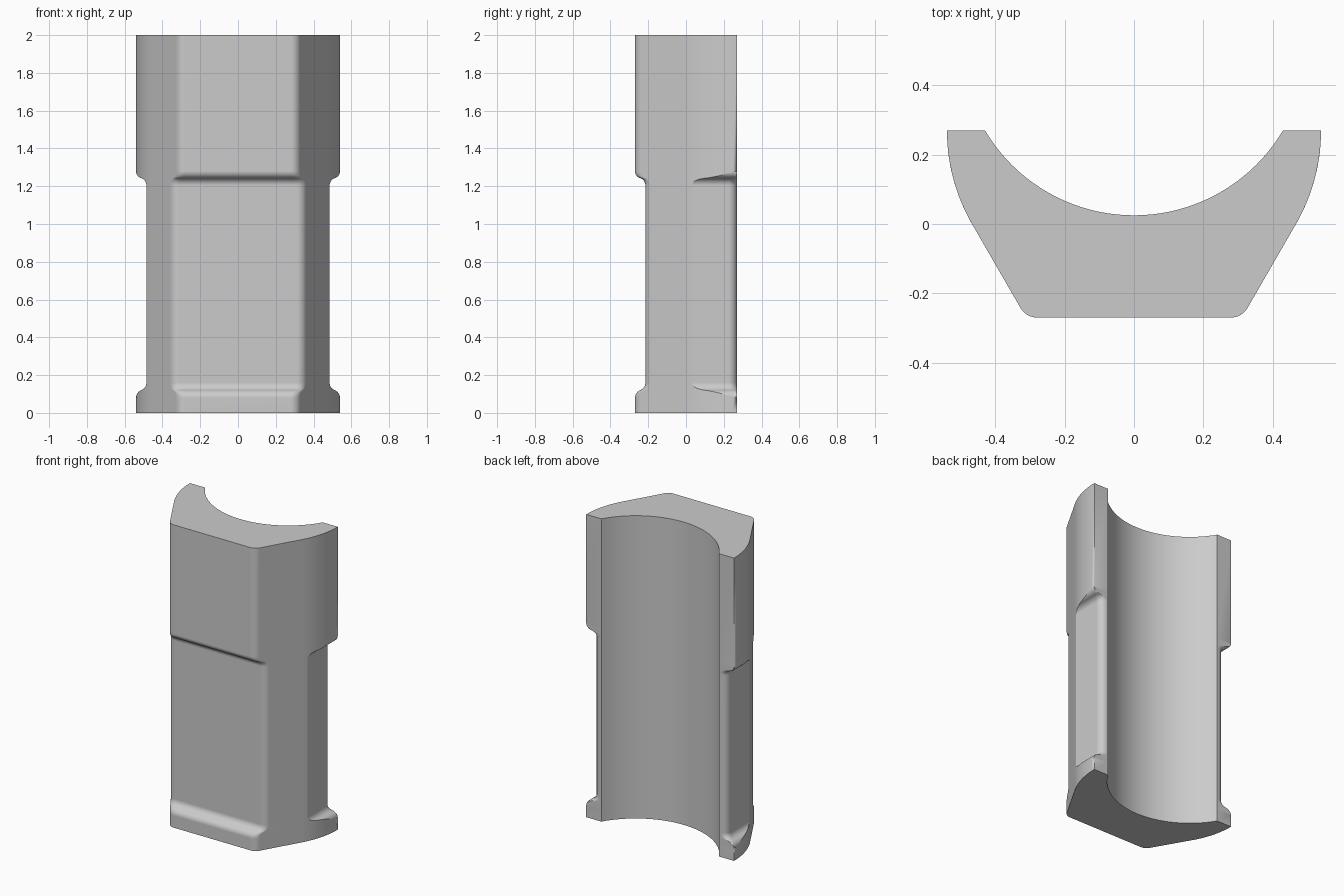
import bpy, bmesh
from math import sin, cos, acos, radians, sqrt, atan

if "Cube" in bpy.data.objects:
    bpy.data.objects.remove(bpy.data.objects["Cube"], do_unlink=True)

HEIGHT = 2.0
BACK = 0.27          # y of the split plane, also the centre of the outer form
OUTER = 0.54         # outer radius and hexagon apothem
BORE = 0.5           # radius of the hollow
BORE_Y = 0.525       # centre of the hollow
DEPTH = 0.055        # depth of the recessed waist
CORNER = 0.055       # rounding of the front corners
BACK_ROUND = 0.045   # rounding of the recessed back edges


def arc(cx, cy, r, a0, a1, n):
    """Points on an arc, angles in degrees."""
    step = (a1 - a0) / n
    return [(cx + r * cos(radians(a0 + step * i)),
             cy + r * sin(radians(a0 + step * i))) for i in range(n + 1)]


def section(d):
    """Cross-section with the front and sides sunk in by d."""
    # rounded front corner between the flat front and the slanted flank
    front = d - BACK
    corner_x = OUTER * 2 / sqrt(3) - (BACK - front) / sqrt(3)
    centre_x = corner_x - CORNER / sqrt(3)
    half = arc(centre_x, front + CORNER, CORNER, -90, -30, 6)
    # round side, cut off by the flat side of the waist
    cut = -acos((OUTER - d) / OUTER) * 180 / 3.141592653589793
    half += arc(0, BACK, OUTER, -30, cut, 12)
    # rounded back edge, growing with the depth of the waist
    r = BACK_ROUND * d / DEPTH
    half += arc(OUTER - d - r, BACK - r, r, 0, 90, 6)
    # hollow, from the right rim to the left rim
    rim = acos((BORE_Y - BACK) / BORE) * 180 / 3.141592653589793
    hollow = arc(0, BORE_Y, BORE, -90 + rim, -90 - rim, 40)
    return half + hollow + [(-x, y) for x, y in reversed(half)]


def step_profile(z0, z1):
    """Depth along an S-shaped step, starting unsunk at z0."""
    span, sign = abs(z1 - z0), (1 if z1 > z0 else -1)
    theta = 2 * atan(DEPTH / span)
    r = span / (2 * sin(theta))
    n = 10
    convex = [(r * sin(theta * i / n), r * (1 - cos(theta * i / n)))
              for i in range(n + 1)]
    concave = [(span - z, DEPTH - d) for z, d in reversed(convex[:-1])]
    return [(z0 + sign * z, d) for z, d in convex + concave]


# Levels: foot, lower step, waist, upper step, head
levels = [(0, 0)] + step_profile(0.08, 0.16)
levels += list(reversed(step_profile(1.28, 1.205))) + [(HEIGHT, 0)]

bm = bmesh.new()
rings = [[bm.verts.new((x, y, z)) for x, y in section(d)] for z, d in levels]
for low, high in zip(rings, rings[1:]):
    for i in range(len(low)):
        j = (i + 1) % len(low)
        bm.faces.new((low[i], low[j], high[j], high[i]))
bm.faces.new(list(reversed(rings[0])))
bm.faces.new(rings[-1])
bmesh.ops.remove_doubles(bm, verts=bm.verts, dist=0.00002)
bmesh.ops.recalc_face_normals(bm, faces=bm.faces)

mesh = bpy.data.meshes.new("half_sleeve")
bm.to_mesh(mesh)
bm.free()
sleeve = bpy.data.objects.new("half_sleeve", mesh)
bpy.context.collection.objects.link(sleeve)

# Plain grey
grey = bpy.data.materials.new("light_grey")
grey.use_nodes = True
colour = (0.6, 0.6, 0.6, 1)
grey.diffuse_color = colour
grey.node_tree.nodes["Principled BSDF"].inputs["Base Color"].default_value = colour
mesh.materials.append(grey)

# Smooth curves, crisp rims
bpy.ops.object.select_all(action="DESELECT")
sleeve.select_set(True)
bpy.context.view_layer.objects.active = sleeve
bpy.ops.object.shade_smooth_by_angle(angle=radians(25))
weighted = sleeve.modifiers.new("even_shading", "WEIGHTED_NORMAL")
weighted.keep_sharp = True
